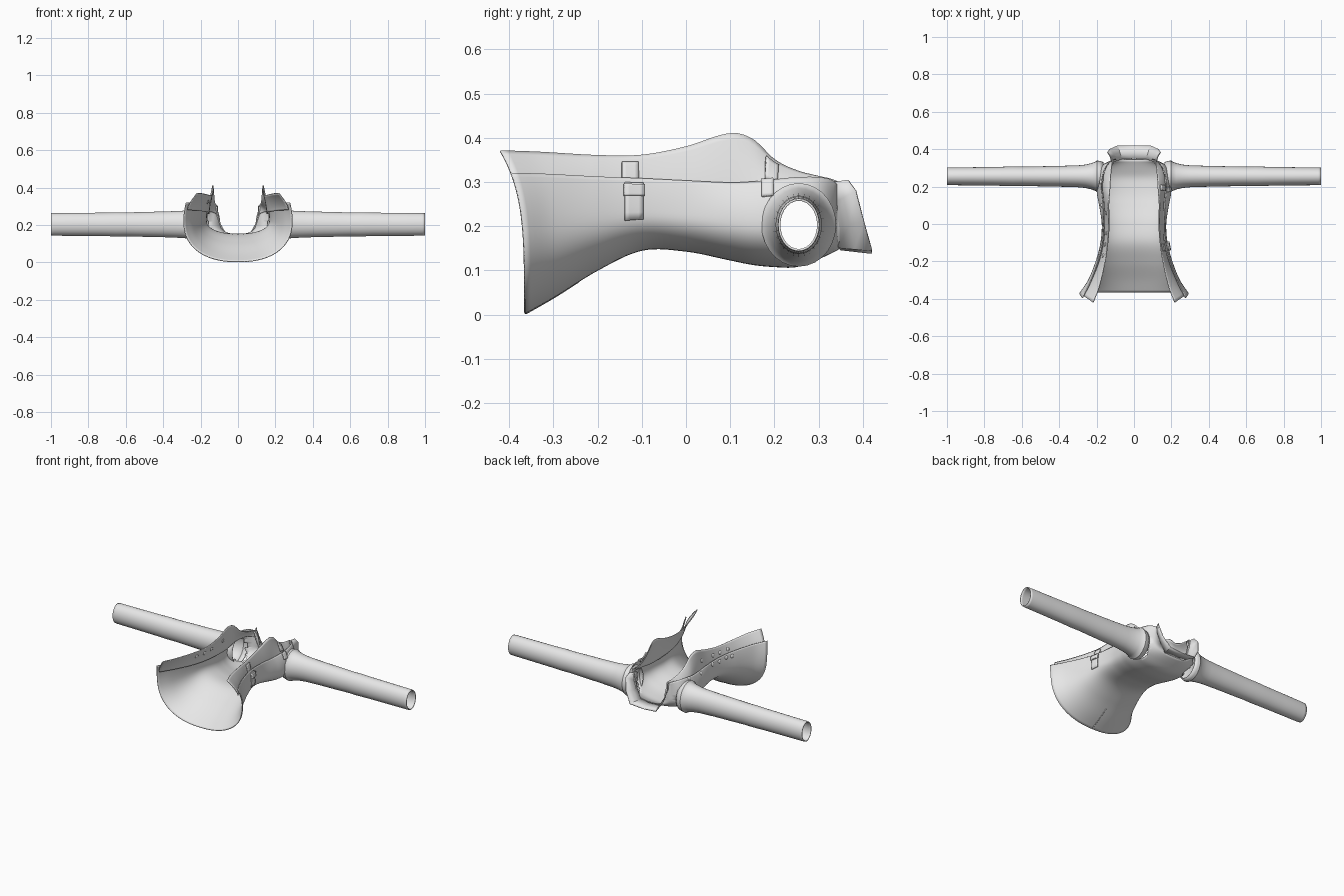
import bpy, bmesh, math
from mathutils import Vector

if "Cube" in bpy.data.objects:
    bpy.data.objects.remove(bpy.data.objects["Cube"])

cloth = bpy.data.materials.new("grey_cloth")
cloth.diffuse_color = (0.8, 0.8, 0.8, 1)
cloth.use_nodes = True
cloth.node_tree.nodes["Principled BSDF"].inputs["Base Color"].default_value = cloth.diffuse_color

# Body stations: y, back z, half width, widest z, shell edge x/z, facing edge x/z
STATIONS = [
    (-.365, .003, .290, .22, .276, .320, .218, .370),
    (-.30, .040, .245, .22, .236, .318, .185, .367),
    (-.20, .102, .203, .225, .192, .312, .155, .360),
    (-.10, .147, .177, .23, .168, .308, .140, .361),
    (.00, .145, .170, .225, .162, .303, .133, .380),
    (.10, .125, .184, .215, .165, .298, .135, .410),
    (.15, .115, .194, .21, .170, .300, .132, .397),
    (.20, .110, .198, .21, .175, .305, .128, .350),
    (.25, .110, .196, .21, .170, .310, .125, .325),
    (.30, .128, .182, .21, .155, .310, .120, .312),
    (.33, .142, .140, .21, .132, .304, .115, .306),
    (.345, .150, .095, .20, .115, .290, .110, .300),
]


def station(y):
    """Smooth interpolation of the body stations."""
    n = len(STATIONS)
    i = max(k for k in range(n - 1) if k == 0 or STATIONS[k][0] <= y)
    a, b = STATIONS[i], STATIONS[i + 1]
    p, q = STATIONS[max(i - 1, 0)], STATIONS[min(i + 2, n - 1)]
    h = b[0] - a[0]
    s = (y - a[0]) / h
    out = []
    for k in range(1, 8):
        m0 = (b[k] - p[k]) / (b[0] - p[0]) * h
        m1 = (q[k] - a[k]) / (q[0] - a[0]) * h
        out.append((2*s**3 - 3*s*s + 1) * a[k] + (s**3 - 2*s*s + s) * m0
                   + (3*s*s - 2*s**3) * b[k] + (s**3 - s*s) * m1)
    return out


def lean(x, y, z):
    """Hem sweeps outward toward the front opening."""
    k = .055 * min(1, max(0, (-y - .2) / .165))
    return Vector((x, y - k * (max(z, 0) / .37) ** 4, z))


def shell(y, t):
    """Outer coat surface: t = 0 centre back, 0.65 side, 1 front edge."""
    zb, w, zw, xo, zo, _, _ = station(y)
    if t <= .65:
        a = t / .65 * math.pi / 2
        x = w * math.sin(a) ** .87
        z = zw - (zw - zb) * max(math.cos(a), 0) ** .87
    else:
        s = (t - .65) / .35
        x, z = w + (xo - w) * s * s, zw + (zo - zw) * s
    return lean(x, y, z)


def facing(y, u):
    """Front facing rising from inside the shell to the opening."""
    _, _, _, xo, zo, xe, ze = station(y)
    x0, z0 = xo - .007, zo - .04
    return lean(x0 + (xe - x0) * u ** 1.5, y, z0 + (ze - z0) * u)


def finish(name, bm, thick=0, mirror=False):
    bmesh.ops.recalc_face_normals(bm, faces=bm.faces)
    me = bpy.data.meshes.new(name)
    bm.to_mesh(me)
    bm.free()
    me.materials.append(cloth)
    ob = bpy.data.objects.new(name, me)
    bpy.context.collection.objects.link(ob)
    if mirror:
        ob.modifiers.new("mirror", 'MIRROR').merge_threshold = .0005
    if thick:
        m = ob.modifiers.new("thickness", 'SOLIDIFY')
        m.thickness, m.offset = thick, 0
    bpy.ops.object.select_all(action='DESELECT')
    ob.select_set(True)
    bpy.context.view_layer.objects.active = ob
    bpy.ops.object.shade_smooth_by_angle(angle=math.radians(40))
    return ob


def loft(rows, closed=False):
    bm = bmesh.new()
    vs = [[bm.verts.new(p) for p in r] for r in rows]
    for a, b in zip(vs, vs[1:]):
        n = len(a)
        for j in range(n if closed else n - 1):
            k = (j + 1) % n
            bm.faces.new((a[j], a[k], b[k], b[j]))
    return bm


def normal(f, y, t):
    d = .004
    n = (f(y + d, t) - f(y - d, t)).cross(f(y, t) - f(y, t - d)).normalized()
    return n if n.x > 0 else -n


def patch(name, f, y0, y1, t0, t1, lift, thick):
    """Strap that follows the coat surface."""
    rows = []
    for i in range(5):
        y = y0 + (y1 - y0) * i / 4
        ts = [t0 + (t1 - t0) * j / 6 for j in range(7)]
        rows.append([f(y, t) + normal(f, y, t) * lift for t in ts])
    return finish(name, loft(rows), thick)


ys = [-.365 + .71 * i / 56 for i in range(57)]

# Coat shell with open armholes
bm = loft([[shell(y, j / 32) for j in range(33)] for y in ys])
holes = []
for f in bm.faces:
    c = f.calc_center_median()
    if c.x > .12 and ((c.y - .255) / .06) ** 2 + ((c.z - .205) / .07) ** 2 < 1:
        holes.append(f)
bmesh.ops.delete(bm, geom=holes, context='FACES')
finish("coat_shell", bm, .005, True)

# Front facings and lapels
finish("front_facing", loft([[facing(y, j / 10) for j in range(11)] for y in ys]), .005, True)

# Sleeves: x, y radius, z radius
RINGS = [(.165, .074, .084), (.185, .080, .090), (.197, .082, .092), (.203, .077, .086),
         (.225, .068, .080), (.26, .060, .074), (.30, .056, .070), (.40, .053, .066),
         (.50, .051, .064), (.60, .049, .061), (.65, .050, .062), (.72, .048, .060),
         (.85, .046, .059), (.985, .045, .058), (1.0, .044, .057)]
rows = []
for x, ry, rz in RINGS:
    rows.append([(x, .255 + ry * math.cos(a), .203 + rz * math.sin(a))
                 for a in [2 * math.pi * k / 28 for k in range(28)]])
finish("sleeve", loft(rows, True), .005, True)

# Standing collar with angular corners
base = [(0, .350, .148), (.065, .345, .153), (.092, .338, .20), (.108, .330, .25), (.113, .32, .298)]
top = [(0, .42, .140), (.088, .42, .146), (.128, .402, .21), (.142, .384, .28), (.130, .366, .305)]
mid = [tuple((a + b) / 2 for a, b in zip(p, q)) for p, q in zip(base, top)]
finish("collar", loft([base, mid, top]), .005, True)

# Centre back vent fold
vent = [[shell(-.362 + .12 * i / 8, 0) + Vector((dx, 0, dz)) for dx, dz in
         ((-.006, 0), (0, -.003), (.006, .001))] for i in range(9)]
finish("back_vent", loft(vent), .002)

# Straps and buckles on the right front
patch("side_strap", shell, -.14, -.098, .60, .95, .006, .006)
patch("strap_buckle", shell, -.143, -.095, .82, .93, .012, .008)
patch("facing_strap", facing, -.146, -.108, .35, .82, .006, .006)
patch("shoulder_strap", shell, .172, .198, .86, 1.0, .008, .008)
patch("shoulder_buckle", facing, .178, .206, .40, .85, .008, .008)

# Studs on the left front
STUDS = [(shell, .225, .97), (shell, .10, .93), (facing, .06, .55), (shell, -.02, .93),
         (facing, -.05, .6), (shell, -.08, .9), (facing, -.11, .6), (shell, -.135, .92),
         (shell, -.175, .9), (facing, -.17, .6)]
for f, y, t in STUDS:
    p, n = f(y, t), normal(f, y, t)
    bm = bmesh.new()
    bmesh.ops.create_uvsphere(bm, u_segments=14, v_segments=8, radius=.012)
    bmesh.ops.scale(bm, vec=(1, 1, .6), verts=bm.verts)
    ob = finish("stud", bm)
    ob.rotation_mode = 'QUATERNION'
    ob.rotation_quaternion = Vector((-n.x, n.y, n.z)).to_track_quat('Z', 'Y')
    ob.location = (-p.x, p.y, p.z)
